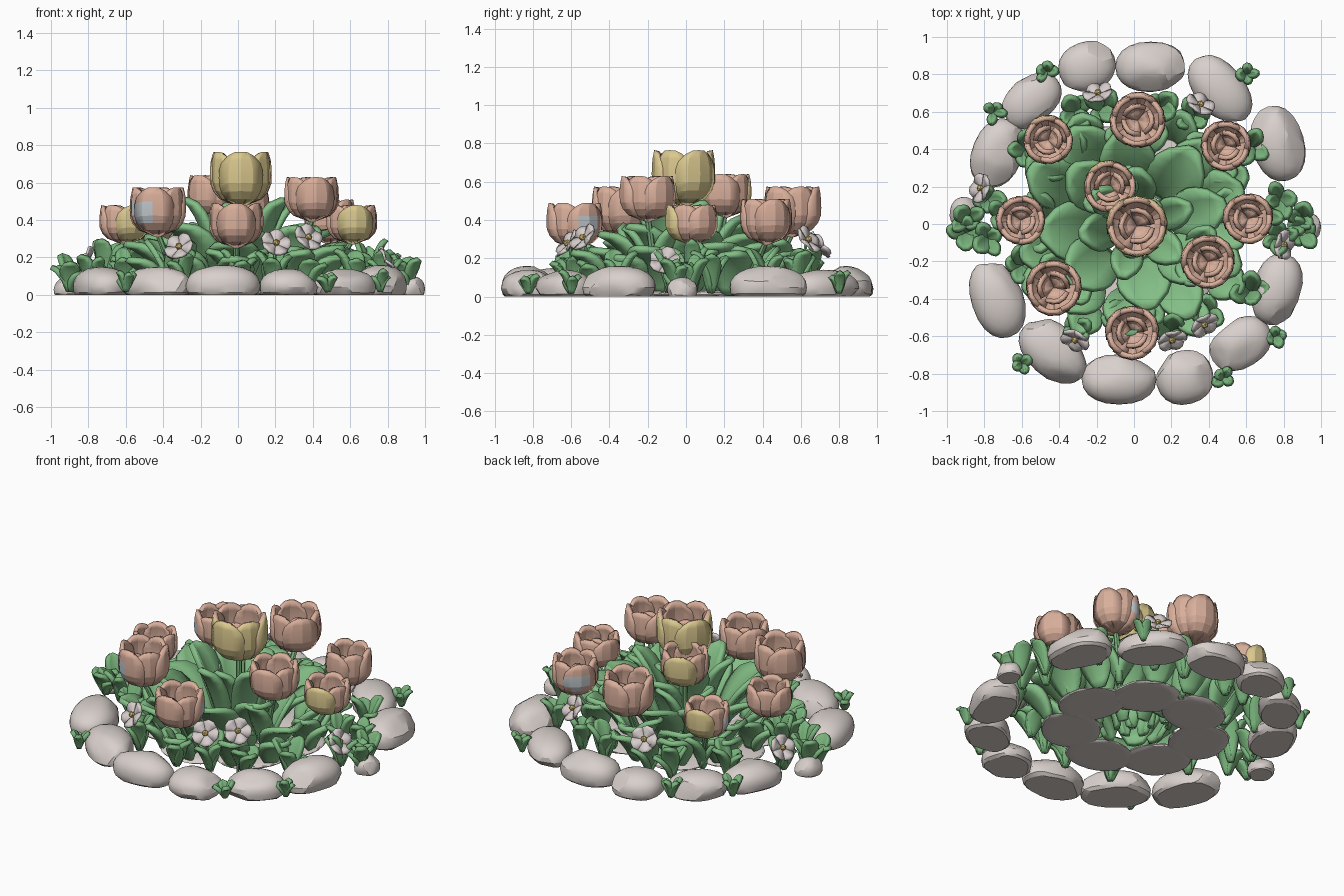
import bpy, bmesh, math, random
from mathutils import Vector, Matrix

if "Cube" in bpy.data.objects:
    bpy.data.objects.remove(bpy.data.objects["Cube"])

random.seed(4)
TAU = math.tau


def mat(name, r, g, b):
    m = bpy.data.materials.new(name)
    m.diffuse_color = (r, g, b, 1)
    m.use_nodes = True
    m.node_tree.nodes["Principled BSDF"].inputs["Base Color"].default_value = m.diffuse_color
    return m


PINK = mat("petal pink", .70, .43, .33)
YELLOW = mat("petal yellow", .70, .58, .27)
BLUE = mat("petal blue grey", .53, .57, .60)
STONE = mat("stone grey", .69, .63, .60)
LEAF = mat("leaf green", .23, .52, .24)
SPRIG = mat("sprig green", .19, .45, .20)
WHITE = mat("blossom white", .68, .62, .61)
GOLD = mat("blossom centre", .72, .54, .18)


def finish(name, bm, mats, thick=0, angle=35, offset=0, mat_offset=0):
    me = bpy.data.meshes.new(name)
    bm.to_mesh(me)
    bm.free()
    for m in mats:
        me.materials.append(m)
    me.polygons.foreach_set("use_smooth", [True] * len(me.polygons))
    me.set_sharp_from_angle(angle=math.radians(angle))
    ob = bpy.data.objects.new(name, me)
    bpy.context.collection.objects.link(ob)
    if thick:
        s = ob.modifiers.new("thickness", 'SOLIDIFY')
        s.thickness, s.offset = thick, offset
        s.material_offset = s.material_offset_rim = mat_offset
    return ob


def grid(bm, fn, nu, nv, mi=0):
    """Surface from fn(u, v), u and v in 0..1."""
    vs = [[bm.verts.new(fn(i / nu, j / nv)) for i in range(nu + 1)] for j in range(nv + 1)]
    for j in range(nv):
        for i in range(nu):
            f = bm.faces.new((vs[j][i], vs[j][i + 1], vs[j + 1][i + 1], vs[j + 1][i]))
            f.material_index = mi


def interp(pts, t):
    for (a, ra), (b, rb) in zip(pts, pts[1:]):
        if t <= b:
            return ra + (rb - ra) * (t - a) / (b - a)
    return pts[-1][1]


# Pebbles: boxy rounded ellipsoids with planed facets and a flat underside
def stone(name, x, y, lx, ly, rot, top):
    bm = bmesh.new()
    bmesh.ops.create_icosphere(bm, subdivisions=3, radius=1)
    planes = [Vector([random.uniform(-1, 1) for _ in range(3)]).normalized() for _ in range(7)]
    R = Matrix.Rotation(math.radians(rot), 3, 'Z')
    zc = top * .3
    for v in bm.verts:
        n = Vector([math.copysign(abs(c) ** .9, c) for c in v.co])
        for d in planes:
            e = n.dot(d) - .88
            if e > 0:
                n -= d * e * .85
        p = R @ Vector((n.x * lx / 2, n.y * ly / 2, 0))
        v.co = (p.x + x, p.y + y, max(0, zc + n.z * (top - zc)))
    bmesh.ops.remove_doubles(bm, verts=bm.verts, dist=.0005)
    finish(name, bm, [STONE], angle=22)


STONES = [(-.25, .84, .31, .27, 20, .14), (.09, .84, .38, .27, 0, .16), (.46, .72, .42, .26, -50, .14),
          (.77, .43, .41, .28, -75, .16), (.765, -.35, .39, .26, 75, .16), (.57, -.64, .35, .26, 32, .14),
          (.27, -.82, .31, .29, 15, .14), (-.08, -.83, .40, .27, 0, .16), (-.43, -.68, .42, .28, -42, .15),
          (-.73, -.40, .43, .28, -72, .15), (-.73, .38, .38, .27, 68, .15), (-.55, .66, .36, .25, 40, .14),
          (-.91, .06, .17, .15, 80, .10), (.93, -.02, .14, .16, 0, .10)]
for s in STONES:
    stone("border_stone", *s)
# Low hidden mounds carrying the plants
for i in range(7):
    a = .15 + TAU * i / 7
    stone("bed_mound", .39 * math.cos(a) - .02, .37 * math.sin(a), .41, .35, math.degrees(a) + 90, .035)


# Leaf: cupped spoon rising from a base point and leaning outward
def leaf(bm, x, y, z, ang, L, H, w, bend=1.25):
    d = Vector((math.cos(ang), math.sin(ang), 0))
    side = Vector((-d.y, d.x, 0))
    shape = [(0, .3), (.15, .58), (.35, .88), (.55, 1), (.75, .94), (.9, .68), (1, .25)]

    def fn(u, t):
        s = u * 2 - 1
        hw = w / 2 * interp(shape, t)
        cup = hw * .4 * s * s
        return (Vector((x, y, z)) + d * (L * t ** bend - cup * .7) + side * s * hw
                + Vector((0, 0, H * math.sin(t * 1.3) / math.sin(1.3) + cup * .3)))
    grid(bm, fn, 4, 7)


def rnd(a, j=.12):
    return a * random.uniform(1 - j, 1 + j)


# Broad tulip leaves in rings: count, base radius, length, height, width, phase
for n, r, L, H, w, ph in [(6, .10, .20, .46, .19, .3), (8, .20, .29, .33, .29, .1),
                          (10, .36, .25, .25, .26, .25), (12, .50, .18, .20, .20, .0)]:
    for i in range(n):
        a = ph + TAU * i / n + random.uniform(-.1, .1)
        bm = bmesh.new()
        leaf(bm, r * math.cos(a), r * math.sin(a), .01, a + random.uniform(-.2, .2), rnd(L), rnd(H), rnd(w))
        finish("tulip_leaf", bm, [LEAF], .032)


# Sprigs: tufts of small leaves
def sprig(name, x, y, n, L, H, w, z=.02):
    bm = bmesh.new()
    a0 = random.random() * TAU
    for i in range(n):
        leaf(bm, x, y, z, a0 + TAU * i / n + random.uniform(-.3, .3), rnd(L, .25), rnd(H, .3), rnd(w, .2), 1.1)
    finish(name, bm, [SPRIG], .026)


for x, y in [(-.47, .82), (.60, .80), (-.75, .60), (-.60, -.75), (.48, -.82), (.76, -.60)]:
    sprig("gap_sprig", x, y, 4, .055, .09, .055)
for sx in (-1, 1):
    for x, y, h in [(.89, .03, .16), (.78, .13, .17), (.78, -.08, .19), (.70, .04, .22), (.90, -.05, .14)]:
        sprig("side_tuft", sx * x, y, 4, .085, h, .085)
for x, y in [(-.32, .60), (.14, .62), (.33, .58), (-.17, .62), (-.58, .40), (.62, .42), (-.30, -.57), (.20, -.57),
             (.38, -.48), (.62, -.36), (-.60, -.22), (.0, -.62)]:
    sprig("bed_tuft", x, y, 4, .09, .18, .10)


# Tulip bloom: outer and inner petals around a small heart; chosen outsides yellow or blue grey
PROFILE = [(0, .08), (.07, .5), (.2, .82), (.4, .98), (.62, 1), (.82, .98), (1, .92)]
WIDTH = [(0, 1), (.7, 1), (.85, .9), (.95, .74), (1, .58)]


def tulip(x, y, r, z0, z1, first, yellow=(), blue=None):
    h = z1 - z0
    bm = bmesh.new()

    def petal(mid, half, rad, ht, mi):
        def fn(u, t):
            s = u * 2 - 1
            a = mid + s * math.radians(half) * interp(WIDTH, t)
            q = rad * interp(PROFILE, t) * (1 - .03 * abs(s))
            z = z0 + ht * t * (1 - .07 * abs(s) ** 3)
            return Vector((x + q * math.cos(a), y + q * math.sin(a), z))
        grid(bm, fn, 4, 7, mi)
    for i in range(6):
        petal(math.radians(first + 60 * i), 46, r * (1 if i % 2 == 0 else .96), h, 0 if i in yellow else 2)
    for i in range(3):
        petal(math.radians(first + 30 + 120 * i), 52, r * .6, h * .66, 2)
    if blue is not None:
        d = Vector((math.cos(math.radians(blue)), math.sin(math.radians(blue)), 0))
        for f in bm.faces:
            c = f.calc_center_median() - Vector((x, y, z0))
            if .25 * h < c.z < .72 * h and c.dot(d) > .85 * r:
                f.material_index = 1
    finish("tulip_bloom", bm, [YELLOW, BLUE, PINK, PINK, PINK], .024, 15, -1, 2)
    # stem leaning out from the bed centre
    bm = bmesh.new()
    b = Vector((x * .8, y * .8, .0))
    e = Vector((x, y, z0 + .02))

    def st(u, t):
        c = b.lerp(e, t ** 1.6)
        c.z = e.z * t
        return c + Vector((math.cos(u * TAU), math.sin(u * TAU), 0)) * .017
    grid(bm, st, 7, 5)
    bmesh.ops.remove_doubles(bm, verts=bm.verts, dist=.0005)
    finish("tulip_stem", bm, [LEAF])
    # a pair of leaves hugging the stem
    a = math.atan2(y, x)
    for da in (1.4, -1.2):
        bm = bmesh.new()
        leaf(bm, b.x, b.y, .01, a + da, .17, z0 * .9, .17)
        finish("stem_leaf", bm, [LEAF], .028)


tulip(.015, -.01, .17, .47, .765, -90, range(6))
tulip(-.13, .20, .145, .41, .64, 110, (0,))
tulip(.02, .555, .155, .31, .575, 80)
tulip(-.46, .45, .137, .26, .48, 100, (0,), -155)
tulip(.49, .42, .14, .27, .51, 20, (), 130)
tulip(.395, -.20, .15, .39, .63, -80)
tulip(.61, .03, .14, .27, .48, -80, (0,))
tulip(-.605, .02, .137, .27, .48, -65, (0,))
tulip(-.43, -.34, .155, .31, .575, -100, (), -130)
tulip(-.01, -.58, .15, .25, .49, -90, (), 25)


# Small white blossoms facing outward and up
def blossom(x, y, z):
    n = Vector((x, y, 0)).normalized() + Vector((0, 0, .7))
    M = Matrix.Translation((x, y, z)) @ n.to_track_quat('Z', 'Y').to_matrix().to_4x4()
    bm = bmesh.new()
    shape = [(0, .2), (.35, .7), (.7, 1), (.9, .8), (1, .4)]
    for i in range(5):
        a = TAU * i / 5

        def fn(u, t):
            s = (u * 2 - 1) * .045 * interp(shape, t)
            q = .004 + .076 * t
            return M @ Vector((q * math.cos(a) - s * math.sin(a), q * math.sin(a) + s * math.cos(a),
                               .025 * t - abs(s) * .2))
        grid(bm, fn, 2, 4)
    finish("blossom_petals", bm, [WHITE], .014)
    bm = bmesh.new()
    bmesh.ops.create_icosphere(bm, subdivisions=1, radius=.02, matrix=M @ Matrix.Translation((0, 0, .016)))
    finish("blossom_centre", bm, [GOLD])
    bm = bmesh.new()
    top, foot = Vector((x, y, z)), Vector((x * .93, y * .93, .02))
    bmesh.ops.create_cone(bm, segments=6, radius1=.009, radius2=.009, depth=(top - foot).length,
                          matrix=Matrix.Translation((top + foot) / 2)
                          @ (top - foot).to_track_quat('Z', 'Y').to_matrix().to_4x4())
    finish("blossom_stem", bm, [SPRIG])


for p in [(-.19, .69, .26), (.35, .63, .29), (-.81, .19, .18), (.79, -.11, .18), (.37, -.53, .30),
          (.20, -.61, .27), (-.31, -.61, .25)]:
    blossom(*p)
